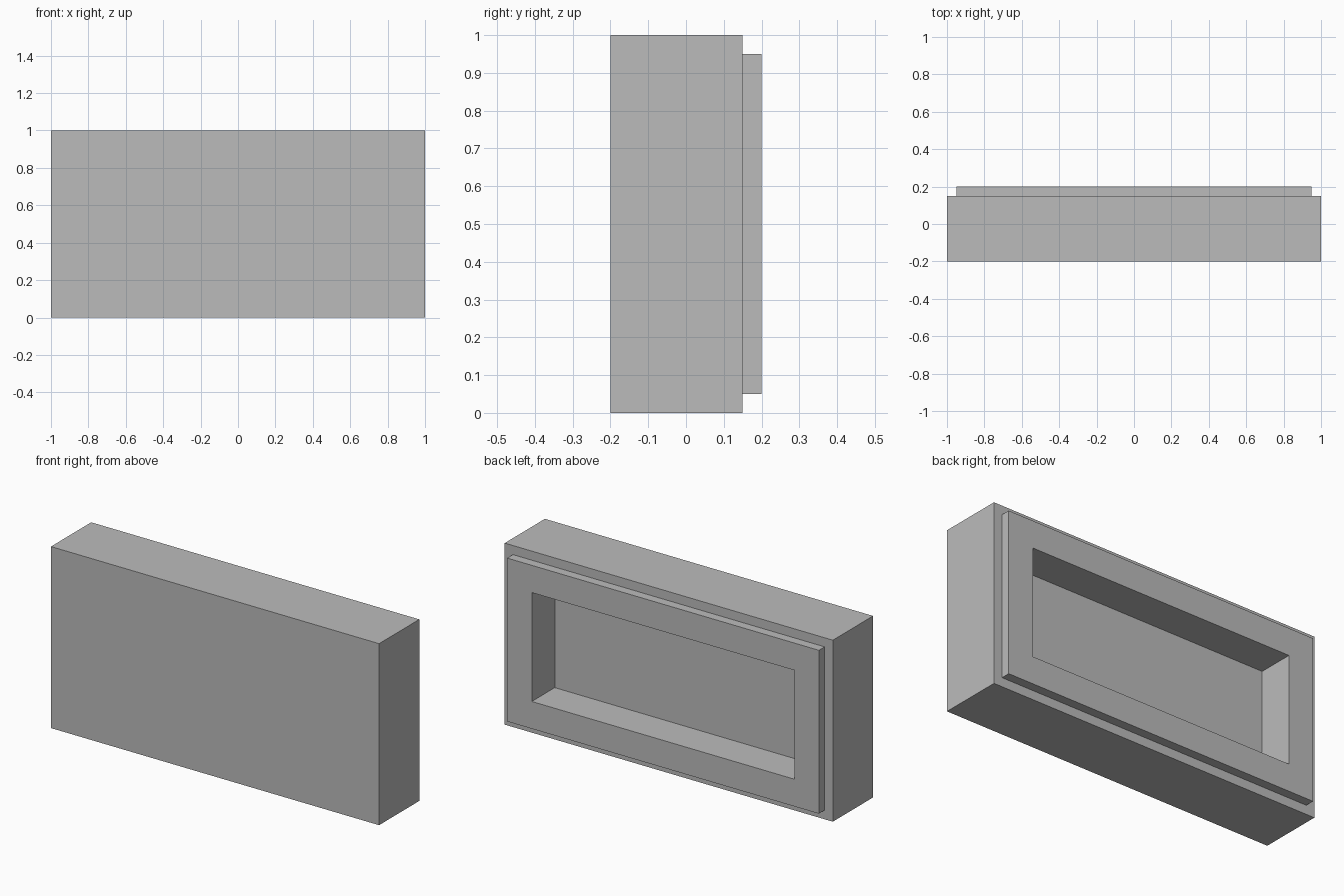
import bpy
import bmesh
from mathutils import Vector

cube = bpy.data.objects.get("Cube")
if cube:
    bpy.data.objects.remove(cube, do_unlink=True)

# Single plain grey
grey = bpy.data.materials.new("plain_grey")
grey.use_nodes = True
colour = (0.5, 0.5, 0.5, 1)
grey.diffuse_color = colour
grey.node_tree.nodes["Principled BSDF"].inputs["Base Color"].default_value = colour

WIDTH, HEIGHT = 2.0, 1.0
FRONT, STEP, BACK, FLOOR = -0.2, 0.15, 0.2, 0.0


def ring(bm, inset, y):
    """Rectangle of vertices, inset from the outer outline, at depth y."""
    x, low, high = WIDTH / 2 - inset, inset, HEIGHT - inset
    corners = [(-x, low), (x, low), (x, high), (-x, high)]
    return [bm.verts.new(Vector((cx, y, cz))) for cx, cz in corners]


# Block with a stepped back rim and a recessed tray, lofted front to floor
bm = bmesh.new()
profile = [(0, FRONT), (0, STEP), (0.05, STEP), (0.05, BACK), (0.2, BACK), (0.2, FLOOR)]
rings = [ring(bm, inset, y) for inset, y in profile]
for a, b in zip(rings, rings[1:]):
    for i in range(4):
        j = (i + 1) % 4
        bm.faces.new((a[i], a[j], b[j], b[i]))
bm.faces.new(rings[0])
bm.faces.new(rings[-1])
bmesh.ops.recalc_face_normals(bm, faces=bm.faces[:])

mesh = bpy.data.meshes.new("recessed_block")
bm.to_mesh(mesh)
bm.free()
mesh.materials.append(grey)
block = bpy.data.objects.new("recessed_block", mesh)
bpy.context.scene.collection.objects.link(block)
